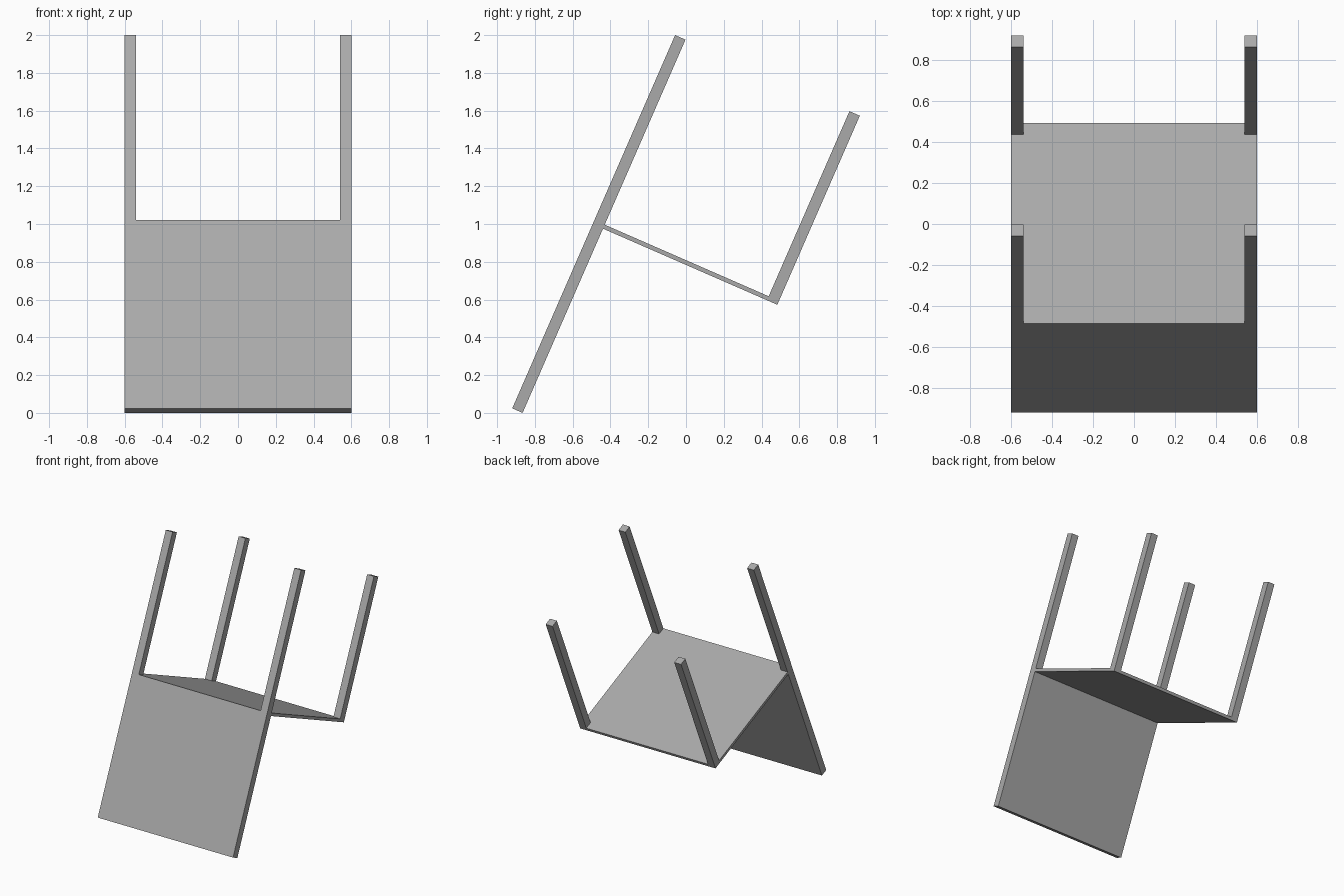
import bpy
import bmesh
from math import asin
from mathutils import Matrix, Vector

cube = bpy.data.objects.get("Cube")
if cube:
    bpy.data.objects.remove(cube, do_unlink=True)

HALF_W = 0.60    # half the chair width
BAR = 0.06       # leg and backrest thickness
LENGTH = 2.156   # backrest top to foot
SEAT_LOW, SEAT_HIGH = 1.064, 1.087
DEPTH = 1.067    # backrest face to front leg face

# The upturned chair leans on its backrest
tilt = Matrix.Translation((0, -0.92, 0.024)) @ Matrix.Rotation(-asin(0.4), 4, 'X')

grey = bpy.data.materials.new("plain_grey")
grey.use_nodes = True
colour = (0.4, 0.4, 0.4, 1)
grey.diffuse_color = colour
grey.node_tree.nodes["Principled BSDF"].inputs["Base Color"].default_value = colour


def prism(name, outline, y0, y1):
    """Extrude an x/z outline from y0 to y1, then tilt it."""
    bm = bmesh.new()
    face = bm.faces.new([bm.verts.new((x, y0, z)) for x, z in outline])
    extruded = bmesh.ops.extrude_face_region(bm, geom=[face])
    verts = [v for v in extruded["geom"] if isinstance(v, bmesh.types.BMVert)]
    bmesh.ops.translate(bm, verts=verts, vec=Vector((0, y1 - y0, 0)))
    bmesh.ops.recalc_face_normals(bm, faces=bm.faces)
    mesh = bpy.data.meshes.new(name)
    bm.to_mesh(mesh)
    bm.free()
    mesh.materials.append(grey)
    obj = bpy.data.objects.new(name, mesh)
    obj.matrix_world = tilt
    bpy.context.collection.objects.link(obj)
    return obj


def rectangle(x0, x1, z0, z1):
    return [(x0, z0), (x1, z0), (x1, z1), (x0, z1)]


# Backrest panel and rear legs in one board
inner = HALF_W - BAR
half = [(HALF_W, 0), (HALF_W, LENGTH), (inner, LENGTH), (inner, SEAT_HIGH)]
prism("backrest_and_rear_legs", half + [(-x, z) for x, z in reversed(half)], 0, BAR)

# Thin seat
prism("seat", rectangle(-HALF_W, HALF_W, SEAT_LOW, SEAT_HIGH), BAR, DEPTH)

# Front legs
for side, sign in (("left", 1), ("right", -1)):
    prism("front_leg_" + side,
          rectangle(sign * inner, sign * HALF_W, SEAT_HIGH, LENGTH),
          DEPTH - BAR, DEPTH)
